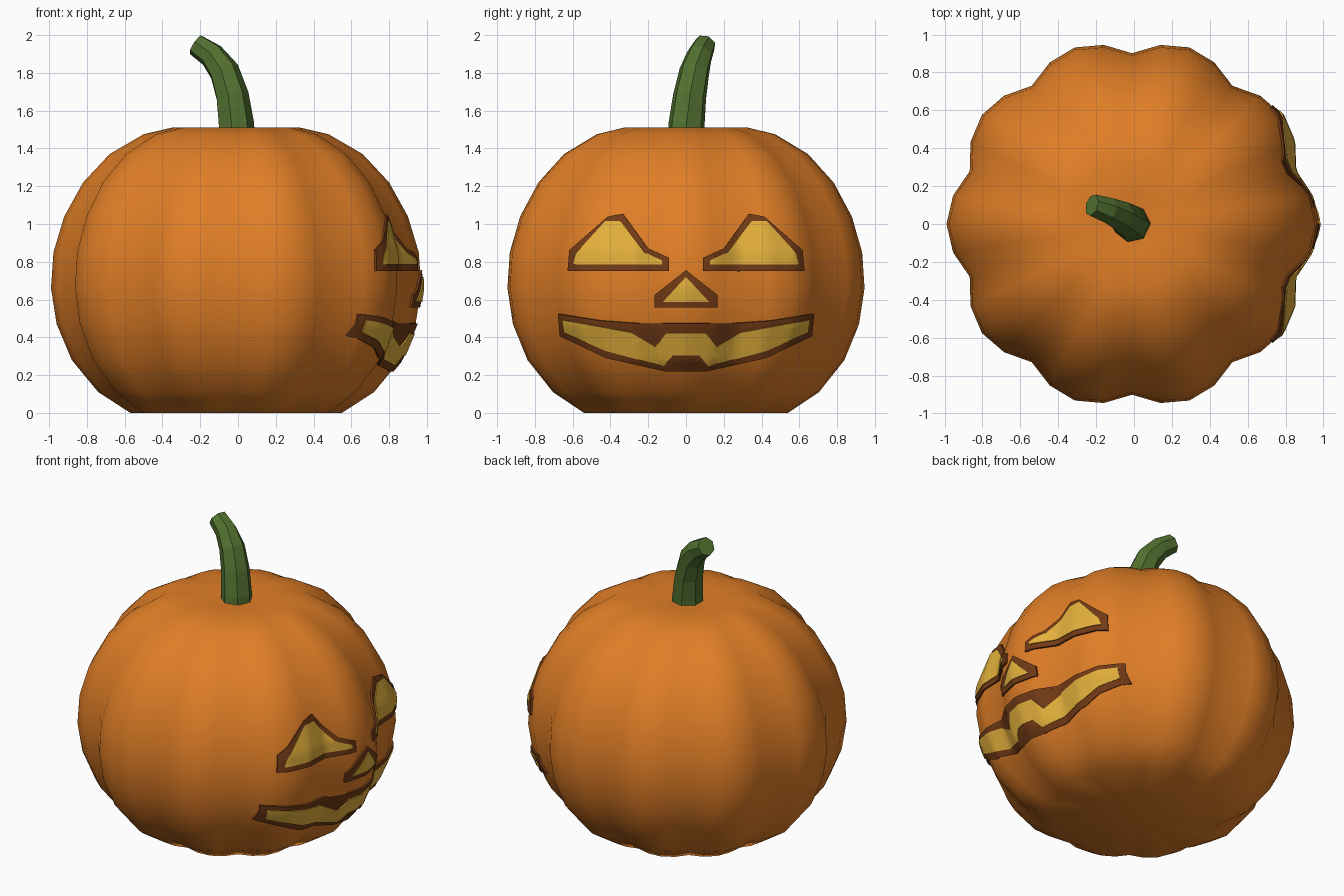
import bpy, bmesh, math
from mathutils import Vector
from mathutils.bvhtree import BVHTree

if "Cube" in bpy.data.objects:
    bpy.data.objects.remove(bpy.data.objects["Cube"])


def material(name, rgb):
    m = bpy.data.materials.new(name)
    m.diffuse_color = (*rgb, 1)
    m.use_nodes = True
    m.node_tree.nodes["Principled BSDF"].inputs["Base Color"].default_value = m.diffuse_color
    return m


ORANGE = material("pumpkin orange", (0.75, 0.21, 0.02))
GREEN = material("stem green", (0.085, 0.165, 0.03))
BROWN = material("carved rim brown", (0.17, 0.043, 0.008))
YELLOW = material("glow yellow", (0.78, 0.44, 0.045))


def finish(bm, name, mat, angle=None):
    bmesh.ops.recalc_face_normals(bm, faces=bm.faces[:])
    me = bpy.data.meshes.new(name)
    bm.to_mesh(me)
    ob = bpy.data.objects.new(name, me)
    bpy.context.collection.objects.link(ob)
    me.materials.append(mat)
    if angle:
        bpy.ops.object.select_all(action='DESELECT')
        ob.select_set(True)
        bpy.context.view_layer.objects.active = ob
        bpy.ops.object.shade_smooth_by_angle(angle=math.radians(angle))
    return ob


def loft(bm, rings):
    for a, b in zip(rings, rings[1:]):
        n = len(a)
        for i in range(n):
            j = (i + 1) % n
            bm.faces.new((a[i], a[j], b[j], b[i]))


# Ribbed body: ten lobes, four segments each
CX = -0.01
PROFILE = [(0.56, 0), (0.73, 0.11), (0.87, 0.28), (0.95, 0.47), (0.98, 0.66),
           (0.967, 0.85), (0.91, 1.04), (0.81, 1.22), (0.67, 1.37),
           (0.49, 1.475), (0.34, 1.51), (0.16, 1.5)]
bm = bmesh.new()
rings = []
for r, z in PROFILE:
    ring = []
    for i in range(40):
        a = math.tau * i / 40
        rr = r * (0.92 + 0.08 * abs(math.cos(5 * a)))
        ring.append(bm.verts.new((CX + rr * math.cos(a), rr * math.sin(a), z)))
    rings.append(ring)
loft(bm, rings)
for ring, z in ((rings[0], 0), (rings[-1], 1.49)):
    c = bm.verts.new((CX, 0, z))
    for i in range(40):
        bm.faces.new((ring[i], ring[(i + 1) % 40], c))
bm.normal_update()
tree = BVHTree.FromBMesh(bm)
finish(bm, "pumpkin_body", ORANGE, 60)

# Curved seven-sided stem
PATH = [(-0.01, 0, 1.45, 0.1), (-0.013, 0.003, 1.53, 0.098),
        (-0.033, 0.02, 1.68, 0.09), (-0.075, 0.045, 1.81, 0.082),
        (-0.14, 0.073, 1.895, 0.07), (-0.222, 0.1, 1.95, 0.06)]
bm = bmesh.new()
pts = [Vector(p[:3]) for p in PATH]
rings = []
for k, p in enumerate(pts):
    t = (pts[min(k + 1, len(pts) - 1)] - pts[max(k - 1, 0)]).normalized()
    u = Vector((1, 0, 0))
    u = (u - t * u.dot(t)).normalized()
    v = t.cross(u)
    rings.append([bm.verts.new(p + PATH[k][3] * (u * math.cos(math.tau * i / 7)
                  + v * math.sin(math.tau * i / 7))) for i in range(7)])
loft(bm, rings)
bm.faces.new(rings[0])
bm.faces.new(rings[-1])
finish(bm, "stem", GREEN)


# Face plates: outline in (y, z) wrapped onto the +x side of the body
def plate(name, outline, mat, lift, depth):
    bm = bmesh.new()
    f = bm.faces.new([bm.verts.new((0, y, z)) for y, z in outline])
    bmesh.ops.triangulate(bm, faces=[f])
    for axis, lo, hi in ((1, -0.7, 0.7), (2, 0.2, 1.1)):
        for k in range(int((hi - lo) / 0.03) + 1):
            co, no = Vector(), Vector()
            co[axis] = lo + 0.03 * k + 0.004
            no[axis] = 1
            bmesh.ops.bisect_plane(bm, geom=bm.verts[:] + bm.edges[:] + bm.faces[:],
                                   dist=1e-5, plane_co=co, plane_no=no)
    centre = Vector((CX, 0, 0.7))
    for v in bm.verts:
        hit = tree.ray_cast(Vector((3, v.co.y, v.co.z)), Vector((-1, 0, 0)))[0]
        v.co = hit + (hit - centre).normalized() * (lift - depth)
    top = bmesh.ops.extrude_face_region(bm, geom=bm.faces[:])["geom"]
    for v in top:
        if isinstance(v, bmesh.types.BMVert):
            v.co += (v.co - centre).normalized() * depth
    finish(bm, name, mat, 40)


def mirrored(half):
    return half + [(-y, z) for y, z in reversed(half) if y > 0]


EYE_RIM = [(0.62, 0.75), (0.61, 0.86), (0.41, 1.035), (0.33, 1.05),
           (0.2, 0.87), (0.09, 0.82), (0.09, 0.75)]
EYE = [(0.59, 0.785), (0.575, 0.84), (0.42, 1.01), (0.34, 1.01),
       (0.22, 0.85), (0.125, 0.805), (0.125, 0.785)]
NOSE_RIM = [(0, 0.755), (0.165, 0.625), (0.165, 0.56)]
NOSE = [(0, 0.72), (0.12, 0.59)]
MOUTH_RIM = [(0.125, 0.475), (0.165, 0.405), (0.19, 0.405), (0.245, 0.475),
             (0.45, 0.49), (0.67, 0.525), (0.66, 0.41), (0.42, 0.295),
             (0.105, 0.225), (0.05, 0.28)]
MOUTH = [(0.105, 0.425), (0.16, 0.355), (0.235, 0.355), (0.285, 0.43),
         (0.45, 0.46), (0.645, 0.495), (0.635, 0.43), (0.42, 0.335),
         (0.115, 0.255), (0.07, 0.31)]
for part, rim, glow in (("nose", mirrored(NOSE_RIM), mirrored(NOSE)),
                        ("mouth", mirrored(MOUTH_RIM), mirrored(MOUTH)),
                        ("eye_a", EYE_RIM, EYE),
                        ("eye_b", [(-y, z) for y, z in EYE_RIM], [(-y, z) for y, z in EYE])):
    plate(part + "_rim", rim, BROWN, 0.012, 0.03)
    plate(part + "_glow", glow, YELLOW, 0.018, 0.009)
